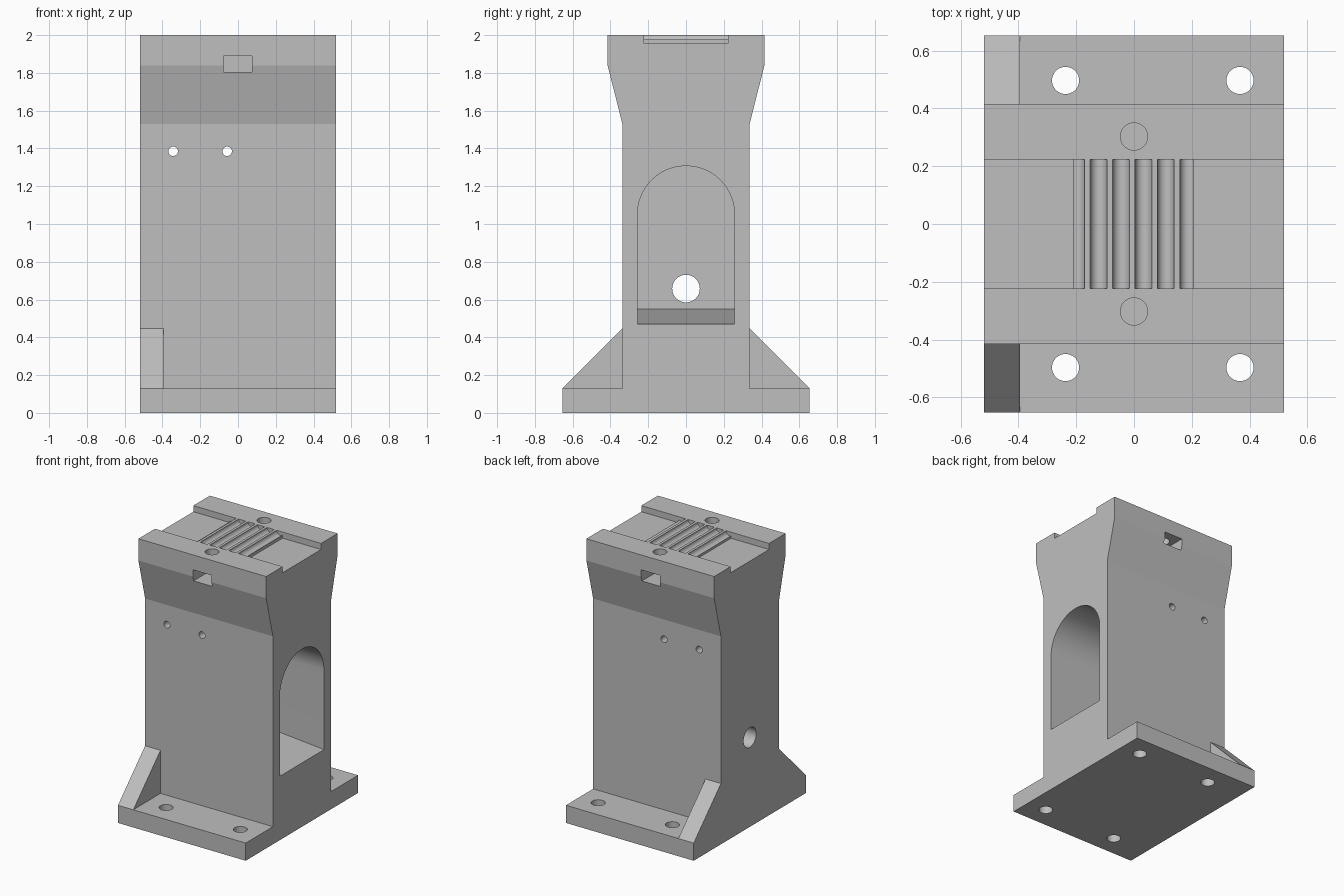
import bpy
import bmesh
import math

if "Cube" in bpy.data.objects:
    bpy.data.objects.remove(bpy.data.objects["Cube"], do_unlink=True)

grey = bpy.data.materials.new("plain grey")
grey.use_nodes = True
grey.diffuse_color = (0.52, 0.52, 0.52, 1)
grey.node_tree.nodes["Principled BSDF"].inputs["Base Color"].default_value = grey.diffuse_color


def prism(name, points, axis, lo, hi):
    """Extrude a 2D outline along one axis, from lo to hi."""
    place = {"x": lambda a, b, h: (h, a, b),
             "y": lambda a, b, h: (a, h, b),
             "z": lambda a, b, h: (a, b, h)}[axis]
    bm = bmesh.new()
    rings = [[bm.verts.new(place(a, b, h)) for a, b in points] for h in (lo, hi)]
    bm.faces.new(rings[0])
    bm.faces.new(rings[1])
    count = len(points)
    for i in range(count):
        j = (i + 1) % count
        bm.faces.new((rings[0][i], rings[0][j], rings[1][j], rings[1][i]))
    bmesh.ops.recalc_face_normals(bm, faces=bm.faces[:])
    mesh = bpy.data.meshes.new(name)
    bm.to_mesh(mesh)
    bm.free()
    mesh.materials.append(grey)
    obj = bpy.data.objects.new(name, mesh)
    bpy.context.collection.objects.link(obj)
    return obj


def arc(a, b, radius, start=0, sweep=2 * math.pi, steps=48):
    return [(a + radius * math.cos(start + sweep * i / steps),
             b + radius * math.sin(start + sweep * i / steps)) for i in range(steps)]


def rect(a0, a1, b0, b1):
    return [(a0, b0), (a1, b0), (a1, b1), (a0, b1)]


def activate(obj):
    bpy.ops.object.select_all(action="DESELECT")
    obj.select_set(True)
    bpy.context.view_layer.objects.active = obj


def cut(obj, cutter):
    mod = obj.modifiers.new("cut", "BOOLEAN")
    mod.operation = "DIFFERENCE"
    mod.solver = "EXACT"
    mod.object = cutter
    activate(obj)
    bpy.ops.object.modifier_apply(modifier=mod.name)
    bpy.data.objects.remove(cutter, do_unlink=True)


W = 0.52       # half width of the pedestal
FACE = 0.337   # half depth of the column
FOOT = 0.653   # half depth of the base
BASE = 0.13    # thickness of the base

# Pedestal: base flange, column and flared head with a channel in the top
side = [(FOOT, 0), (FOOT, BASE), (FACE, BASE), (FACE, 1.53),
        (0.415, 1.84), (0.415, 2), (0.223, 2), (0.223, 1.955)]
pedestal = prism("pedestal", side + [(-y, z) for y, z in reversed(side)], "x", -W, W)

# Arched pocket with a sloping floor, open on one side
pocket = prism("pocket", [(-0.257, 0.47), (0.257, 0.47)]
               + arc(0, 1.05, 0.257, 0, math.pi) + [(-0.257, 1.05)], "x", -0.4, 0.6)
for v in pocket.data.vertices:
    if v.co.z < 0.5:
        v.co.z += (W - v.co.x) * math.tan(math.radians(5))
cut(pedestal, pocket)

# Cable hole in the closed side wall
cut(pedestal, prism("cable_hole", arc(0, 0.658, 0.073), "x", -0.6, -0.3))

# Small holes through the column
for x in (-0.343, -0.057):
    cut(pedestal, prism("pin_hole", arc(x, 1.385, 0.025, steps=40), "y", -0.5, 0.5))

# Nut slots, clamp screw holes and base bolt holes, front and back
for s in (-1, 1):
    lo, hi = sorted((s * 0.235, s * 0.5))
    cut(pedestal, prism("nut_slot", rect(-0.077, 0.075, 1.805, 1.89), "y", lo, hi))
    cut(pedestal, prism("screw_hole", arc(0, s * 0.303, 0.047), "z", 1.85, 2.1))
    for x in (-0.237, 0.367):
        cut(pedestal, prism("bolt_hole", arc(x, s * 0.497, 0.047), "z", -0.1, 0.3))

# Triangular gussets on one edge of the base
gussets = []
for name, s in (("front_gusset", -1), ("back_gusset", 1)):
    gussets.append(prism(name, [(s * FACE, BASE), (s * FOOT, BASE), (s * FACE, 0.447)],
                         "x", -W, -0.395))

# Belt rack: raised block with rounded tooth grooves
LEFT, RIGHT, HALF, DEPTH = -0.21, 0.207, 0.029, 0.03
top = []
for i in range(6):
    c = -0.2 + 0.0775 * i
    for k in range(25):
        x = c - HALF * math.cos(math.pi * k / 24)
        x = min(max(x, LEFT), RIGHT)
        z = 2 - DEPTH * math.sqrt(max(0, 1 - ((x - c) / HALF) ** 2))
        if not top or x > top[-1][0] + 1e-5:
            top.append((x, z))
rack = prism("belt_rack", top + [(RIGHT, 1.95), (LEFT, 1.95)], "y", -0.223, 0.223)

# Smooth the round surfaces and keep every real edge crisp
for obj, angle in ((pedestal, 11), (rack, 35)):
    activate(obj)
    bpy.ops.object.shade_smooth_by_angle(angle=math.radians(angle))
